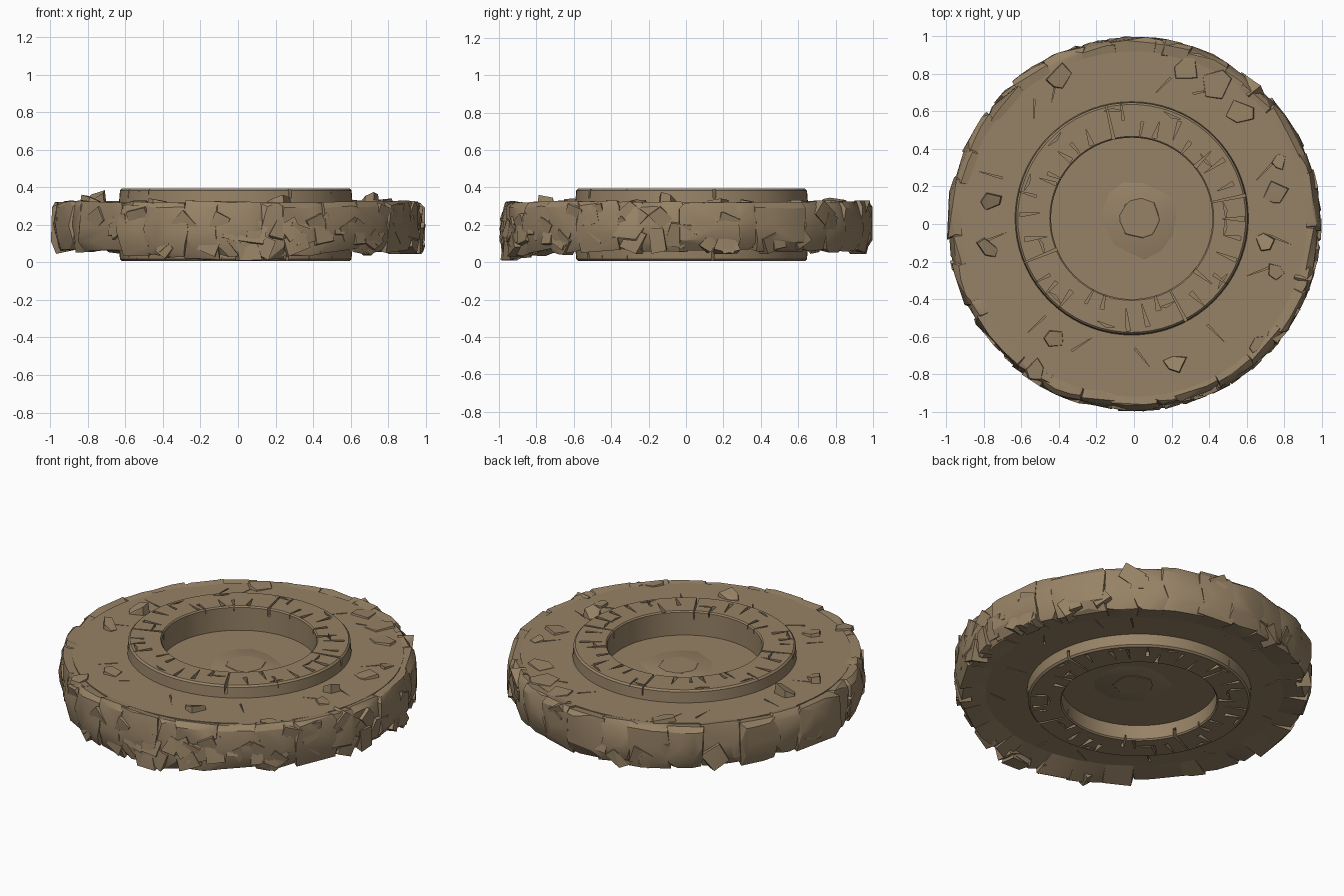
import bpy, bmesh, math, random
from mathutils import Vector, Matrix

random.seed(11)
TAU = math.tau
HUB = Vector((-0.012, 0.03, 0))

if "Cube" in bpy.data.objects:
    bpy.data.objects.remove(bpy.data.objects["Cube"])

stone = bpy.data.materials.new("warm brown stone")
stone.use_nodes = True
colour = (0.31, 0.225, 0.133, 1)
stone.diffuse_color = colour
stone.node_tree.nodes["Principled BSDF"].inputs["Base Color"].default_value = colour


def jit(amount):
    return random.uniform(-amount, amount)


def polar(r, a, z):
    return Vector((r * math.cos(a), r * math.sin(a), z))


def limit(p):
    # Keeps loose stone inside the worn outline of the wheel
    r = math.hypot(p.x, p.y)
    k = min(1, 1 / r) if r else 1
    return Vector((p.x * k, p.y * k, max(p.z, 0.01)))


def smooth(obj, angle):
    bpy.ops.object.select_all(action="DESELECT")
    obj.select_set(True)
    bpy.context.view_layer.objects.active = obj
    bpy.ops.object.shade_smooth_by_angle(angle=math.radians(angle))


def make_object(name, bm, angle=30):
    bmesh.ops.recalc_face_normals(bm, faces=bm.faces)
    mesh = bpy.data.meshes.new(name)
    bm.to_mesh(mesh)
    bm.free()
    mesh.materials.append(stone)
    obj = bpy.data.objects.new(name, mesh)
    bpy.context.collection.objects.link(obj)
    smooth(obj, angle)
    return obj


def add_hull(bm, points):
    verts = [bm.verts.new(limit(p)) for p in points]
    res = bmesh.ops.convex_hull(bm, input=verts)
    loose = {v for v in res["geom_interior"] + res["geom_unused"]
             if isinstance(v, bmesh.types.BMVert)}
    bmesh.ops.delete(bm, geom=list(loose), context="VERTS")


# Wheel body: lathed disc with a raised collar and a recess on both faces
collar = [(0.43, 0.185), (0.437, 0.193), (0.607, 0.193),
          (0.617, 0.183), (0.622, 0.12), (0.92, 0.12)]
profile = [(0.43, 0.245)] + [(r, 0.2 + h) for r, h in collar]
profile += [(r, 0.2 - h) for r, h in reversed(collar)] + [(0.43, 0.1)]
SEG = 72
bm = bmesh.new()
rings = []
for r, z in profile:
    shift = HUB if r < 0.9 else Vector()
    rings.append([bm.verts.new(polar(r, TAU * i / SEG, z) + shift) for i in range(SEG)])
for lower, upper in zip(rings, rings[1:]):
    for i in range(SEG):
        j = (i + 1) % SEG
        bm.faces.new((lower[i], lower[j], upper[j], upper[i]))
bm.faces.new(rings[0])
bm.faces.new(rings[-1])
body = make_object("wheel_body", bm)

# Cracks: pointed wedge cutters around both collars, some running right through
bm = bmesh.new()


def add_cut(a, r, length, width, depth, z, turn=0.0):
    place = (Matrix.Translation(polar(r, a, z) + HUB)
             @ Matrix.Rotation(a + turn, 4, "Z")
             @ Matrix.Diagonal((length / 1.5, width / 1.73, depth * 2, 1))
             @ Matrix.Rotation(random.choice((0.5, 1.5)) * math.pi, 4, "Z"))
    bmesh.ops.create_cone(bm, cap_ends=True, segments=3, radius1=1, radius2=1,
                          depth=1, matrix=place)


COUNT = 34
for z in (0.393, 0.007):
    for i in range(COUNT):
        a = TAU * (i + jit(0.3)) / COUNT
        if i % 9 == 1:
            add_cut(a, 0.525, 0.3, 0.016, 0.05, z)
        else:
            add_cut(a, random.choice((0.475, 0.54, 0.56)), random.uniform(0.09, 0.13),
                    random.uniform(0.014, 0.03), 0.03, z, jit(0.15))
        if i % 3 == 0:
            add_cut(a + 0.09, random.choice((0.5, 0.585)), 0.014, 0.1, 0.02, z, jit(0.15))
# Hairline cracks across the flat outer band
for z in (0.32, 0.08):
    for i in range(13):
        a = TAU * (i + jit(0.35)) / 13
        add_cut(a, random.uniform(0.72, 0.82), 0.13, 0.01, 0.015, z, jit(0.9))
cutter = make_object("crack_cutter", bm)
cutter.hide_render = True

mod = body.modifiers.new("cracks", "BOOLEAN")
mod.operation = "DIFFERENCE"
mod.solver = "EXACT"
mod.use_self = True
mod.object = cutter
bpy.context.view_layer.objects.active = body
bpy.ops.object.modifier_apply(modifier=mod.name)
bpy.data.objects.remove(cutter)
smooth(body, 30)


def droop(a):
    # The lower edge hangs deepest at the front
    return 0.035 * max(0, -math.sin(a)) ** 4


# Rim: irregular weathered blocks set side by side around the edge
bm = bmesh.new()
BLOCKS = 30
edges = [TAU * (i + jit(0.36)) / BLOCKS for i in range(BLOCKS)]
section = [(0.82, 0.30), (0.958, 0.322), (0.978, 0.295), (0.985, 0.20),
           (0.98, 0.12), (0.955, 0.066), (0.82, 0.082)]
for i in range(BLOCKS):
    a0, a1 = edges[i], edges[(i + 1) % BLOCKS] + (TAU if i == BLOCKS - 1 else 0)
    push, lift, drop = jit(0.012), jit(0.005), jit(0.012)
    points = []
    for t in (-0.03, 0.3, 0.7, 1.03):
        a = a0 + (a1 - a0) * t
        for r, z in section:
            worn = r > 0.9
            edge = lift + jit(0.005) if z > 0.2 else drop + jit(0.012) - droop(a)
            points.append(polar(r + worn * (push + jit(0.014)), a + worn * jit(0.02),
                                z + worn * edge))
    add_hull(bm, points)
make_object("rim_blocks", bm, 22)

# Slabs: broad angular splinters leaning in the rim, thickest at the front right
bm = bmesh.new()
for i in range(70):
    a = random.uniform(-1.6, 0.3) if i % 2 else random.uniform(0, TAU)
    z = random.uniform(0.09, 0.27)
    centre = polar(0.945, a, z - droop(a))
    size = Vector((0.05, random.uniform(0.035, 0.08), random.uniform(0.035, 0.08)))
    turn = Matrix.Rotation(a, 3, "Z") @ Matrix.Rotation(jit(0.8), 3, "X")
    turn = turn @ Matrix.Rotation(jit(0.25), 3, "Y")
    points = []
    for sx in (-1, 1):
        for sy in (-1, 1):
            for sz in (-1, 1):
                corner = [s * c * random.uniform(0.65, 1)
                          for s, c in zip(size, (sx, sy, sz))]
                p = centre + turn @ Vector(corner)
                p.z = min(max(p.z, 0.045 - droop(a)), 0.33)
                points.append(p)
    add_hull(bm, points)
make_object("rim_slabs", bm, 15)

# Loose chips lying on the upper face: x, y, half width, height
bm = bmesh.new()
chips = [(-0.4, 0.78, 0.1, 0.025), (-0.76, 0.12, 0.07, 0.065),
         (-0.77, -0.13, 0.075, 0.04), (-0.42, -0.62, 0.065, 0.02),
         (0.22, -0.74, 0.07, 0.04), (0.7, -0.1, 0.07, 0.055),
         (0.76, 0.16, 0.08, 0.02), (0.75, -0.25, 0.065, 0.015),
         (0.77, 0.33, 0.06, 0.015), (0.57, 0.6, 0.09, 0.012),
         (0.27, 0.83, 0.09, 0.01), (0.45, 0.75, 0.11, 0.01),
         (-0.52, -0.79, 0.08, 0.01), (0.66, -0.64, 0.07, 0.01)]
for x, y, w, h in chips:
    points = []
    spin = random.uniform(0, TAU)
    for k in range(5):
        a = spin + TAU * (k + jit(0.4)) / 5
        r = w * random.uniform(0.6, 1.1)
        points.append(Vector((x, y, 0.3)) + polar(r, a, 0))
        tilt = 0.5 + 0.5 * math.cos(a - spin)
        points.append(Vector((x, y, 0.321)) + polar(r * 0.85, a, h * tilt))
    add_hull(bm, points)
make_object("top_chips", bm, 15)

# Worn patches, barely raised, in the middle of both recesses
bm = bmesh.new()
for z, side in ((0.245, 1), (0.1, -1)):
    for radius, height in ((0.24, 0.003), (0.13, 0.006)):
        points = []
        for k in range(13):
            a = TAU * (k + jit(0.3)) / 13
            r = radius * random.uniform(0.88, 1.05)
            centre = Vector((0.03, 0.03, z))
            points.append(centre + polar(r, a, -0.01 * side))
            points.append(centre + polar(r * 0.85, a, height * side))
        add_hull(bm, points)
make_object("recess_patches", bm)
